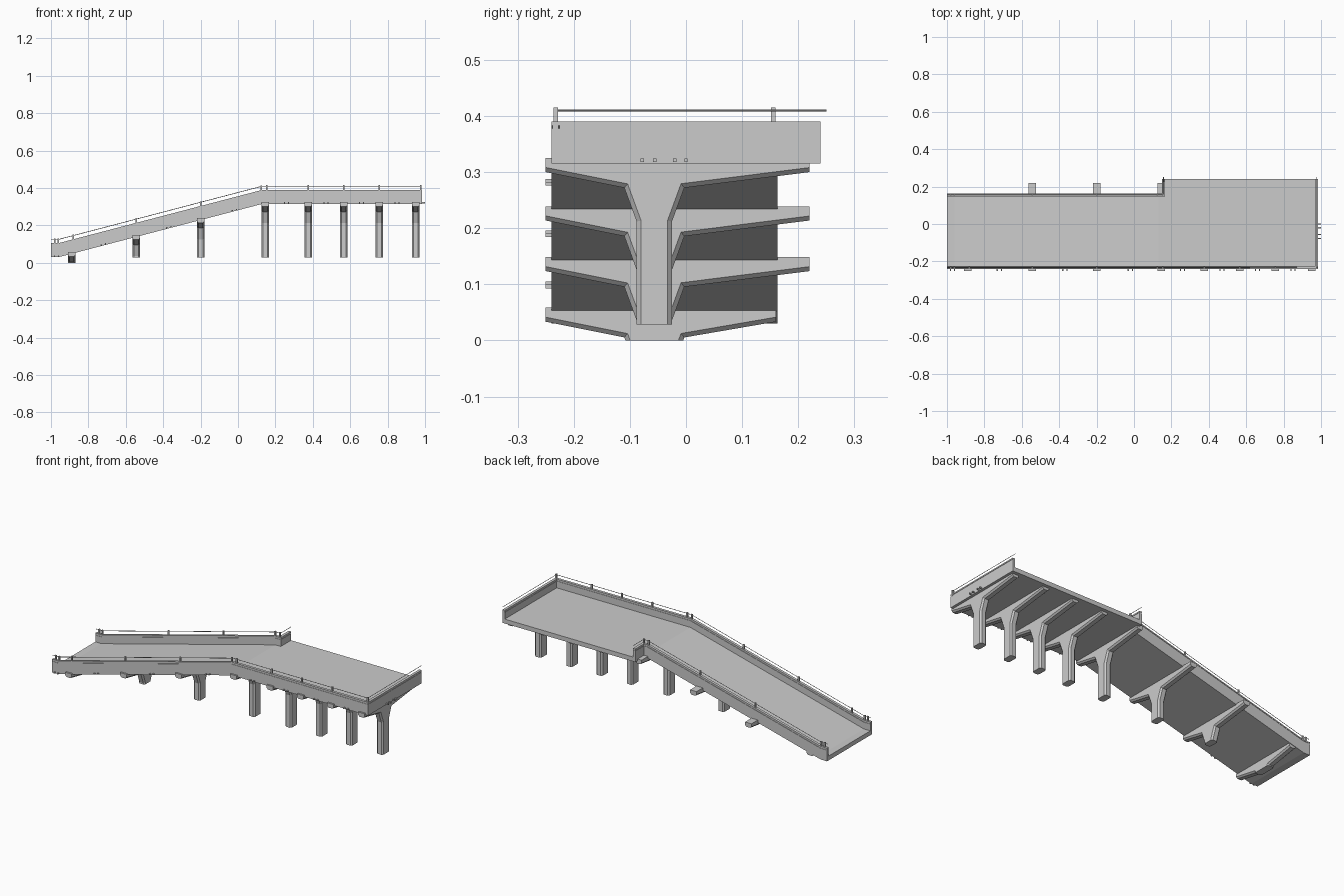
import bpy, bmesh
from mathutils import Vector

cube = bpy.data.objects.get("Cube")
if cube:
    bpy.data.objects.remove(cube, do_unlink=True)

concrete = bpy.data.materials.new("concrete grey")
concrete.use_nodes = True
GREY = (0.6, 0.6, 0.6, 1)
concrete.diffuse_color = GREY
concrete.node_tree.nodes["Principled BSDF"].inputs["Base Color"].default_value = GREY

# Underside of the road along x: short level foot, ramp, level platform
FOOT, FOOT_END, CREST, STEP, END = -1.0, -0.96, 0.13, 0.15, 0.985
LOW, HIGH = 0.03, 0.315
FRONT, RAMP_BACK, BACK = -0.24, 0.163, 0.24
WALL, HEIGHT, COPING = 0.015, 0.075, 0.063


def under(x):
    t = min(max((x - FOOT_END) / (CREST - FOOT_END), 0), 1)
    return LOW + t * (HIGH - LOW)


def finish(name, bm):
    bmesh.ops.recalc_face_normals(bm, faces=bm.faces)
    mesh = bpy.data.meshes.new(name)
    bm.to_mesh(mesh)
    bm.free()
    mesh.materials.append(concrete)
    ob = bpy.data.objects.new(name, mesh)
    bpy.context.collection.objects.link(ob)
    return ob


def prism(points, along):
    """Extrude a closed outline by a vector."""
    bm = bmesh.new()
    face = bm.faces.new([bm.verts.new(p) for p in points])
    ext = bmesh.ops.extrude_face_region(bm, geom=[face])
    moved = [v for v in ext["geom"] if isinstance(v, bmesh.types.BMVert)]
    bmesh.ops.translate(bm, verts=moved, vec=along)
    return bm


def box(name, lo, hi):
    (x0, y0, z0), (x1, y1, z1) = lo, hi
    ring = [(x0, y0, z0), (x1, y0, z0), (x1, y1, z0), (x0, y1, z0)]
    return finish(name, prism(ring, Vector((0, 0, z1 - z0))))


def stations(x0, x1):
    return [x0] + [x for x in (FOOT_END, CREST) if x0 < x < x1] + [x1]


def strip(name, x0, x1, y0, y1, rise0, rise1):
    """Band that follows the road between two heights above its underside."""
    xs = stations(x0, x1)
    outline = [(x, y0, under(x) + rise0) for x in xs]
    outline += [(x, y0, under(x) + rise1) for x in reversed(xs)]
    return finish(name, prism(outline, Vector((0, y1 - y0, 0))))


# Road slabs
strip("ramp_deck", FOOT, STEP, FRONT, RAMP_BACK, 0, 0.025)
strip("platform_deck", STEP, END, FRONT, BACK, 0, 0.025)

# Parapets with a slightly recessed coping
inset = 0.002
for name, x0, x1, y0, y1 in (
    ("front_parapet", FOOT, END, FRONT, FRONT + WALL),
    ("ramp_back_parapet", FOOT, STEP + WALL, RAMP_BACK - WALL, RAMP_BACK),
    ("return_parapet", STEP, STEP + WALL, RAMP_BACK, BACK),
    ("end_parapet", END - WALL, END, FRONT + WALL, BACK),
):
    strip(name, x0, x1, y0, y1, 0, COPING)
    lengthwise = x1 - x0 > WALL * 2
    dx, dy = (0, inset) if lengthwise else (inset, 0)
    strip(name + "_groove", x0 + dx, x1 - dx, y0 + dy, y1 - dy, COPING, COPING + 0.005)
    strip(name + "_coping", x0, x1, y0, y1, COPING + 0.005, HEIGHT)


# Y-shaped supports with chamfered stems
def support(name, x, bottom, arm_back):
    half = 0.02
    top = under(x) + 0.01
    tip, root, waist = top - 0.025, top - 0.053, top - 0.113
    left, right = -0.088, -0.025
    flare = 0.022
    if waist < bottom:
        cut = (bottom - waist) / (root - waist)
        low_l, low_r = left - flare * cut, right + flare * cut
        stem = [(low_l, bottom), (low_r, bottom)]
    else:
        stem = [(left, waist), (left, bottom), (right, bottom), (right, waist)]
    outline = [(-0.25, top), (-0.25, tip), (left - flare, root)] + stem
    outline += [(right + flare, root), (arm_back, tip), (arm_back, top)]
    bm = prism([(x - half, y, z) for y, z in outline], Vector((2 * half, 0, 0)))

    def is_chamfered(edge):
        a, b = (v.co for v in edge.verts)
        same_side = abs(a.x - b.x) < 1e-5
        low = max(a.z, b.z) < tip + 1e-4
        base = max(a.z, b.z) < bottom + 1e-4
        return same_side and low and not base

    edges = [e for e in bm.edges if is_chamfered(e)]
    bmesh.ops.bevel(bm, geom=edges, offset=0.008, segments=1, affect="EDGES", clamp_overlap=True)
    finish(name, bm)


support("support_foot", -0.89, 0.0, 0.16)
SUPPORTS = (-0.545, -0.2, 0.145, 0.375, 0.565, 0.755, 0.95)
for i, x in enumerate(SUPPORTS):
    support(f"support_{i + 1}", x, 0.028, 0.22)


# Railing: posts and a thin handrail
def post(x, y):
    r, z = 0.004, under(x) + HEIGHT
    box("rail_post", (x - r, y - r, z - 0.01), (x + r, y + r, z + 0.025))


def rail(name, points):
    curve = bpy.data.curves.new(name, "CURVE")
    curve.dimensions = "3D"
    curve.bevel_depth = 0.0017
    curve.bevel_resolution = 0
    spline = curve.splines.new("POLY")
    spline.points.add(len(points) - 1)
    for p, (x, y) in zip(spline.points, points):
        p.co = (x, y, under(x) + HEIGHT + 0.02, 1)
    curve.materials.append(concrete)
    bpy.context.collection.objects.link(bpy.data.objects.new(name, curve))


front_y, back_y, end_x = FRONT + WALL / 2, RAMP_BACK - WALL / 2, END - WALL / 2
shared_posts = (-0.98, -0.96, -0.545, -0.2, 0.125, 0.155)
for x in shared_posts:
    post(x, back_y)
for x in shared_posts + (-0.88, 0.375, 0.565, 0.755, end_x):
    post(x, front_y)
rail("front_handrail", [(x, front_y) for x in stations(FOOT, end_x)] + [(end_x, 0.25)])
return_x = STEP + WALL / 2
rail("back_handrail", [(x, back_y) for x in stations(FOOT, return_x)] + [(return_x, 0.25)])

# Paired drain spouts along the front and the end
s = 0.003
for centre in (-0.97, -0.72, -0.37, -0.02, 0.26, 0.47, 0.66, 0.85):
    for x in (centre - 0.011, centre + 0.011):
        z = under(x) + 0.006
        box("front_spout", (x - s, -0.25, z - s), (x + s, FRONT + s, z + s))
for y in (-0.078, -0.056, -0.02, 0.0):
    z = HIGH + 0.006
    box("end_spout", (END - s, y - s, z - s), (1.0, y + s, z + s))
